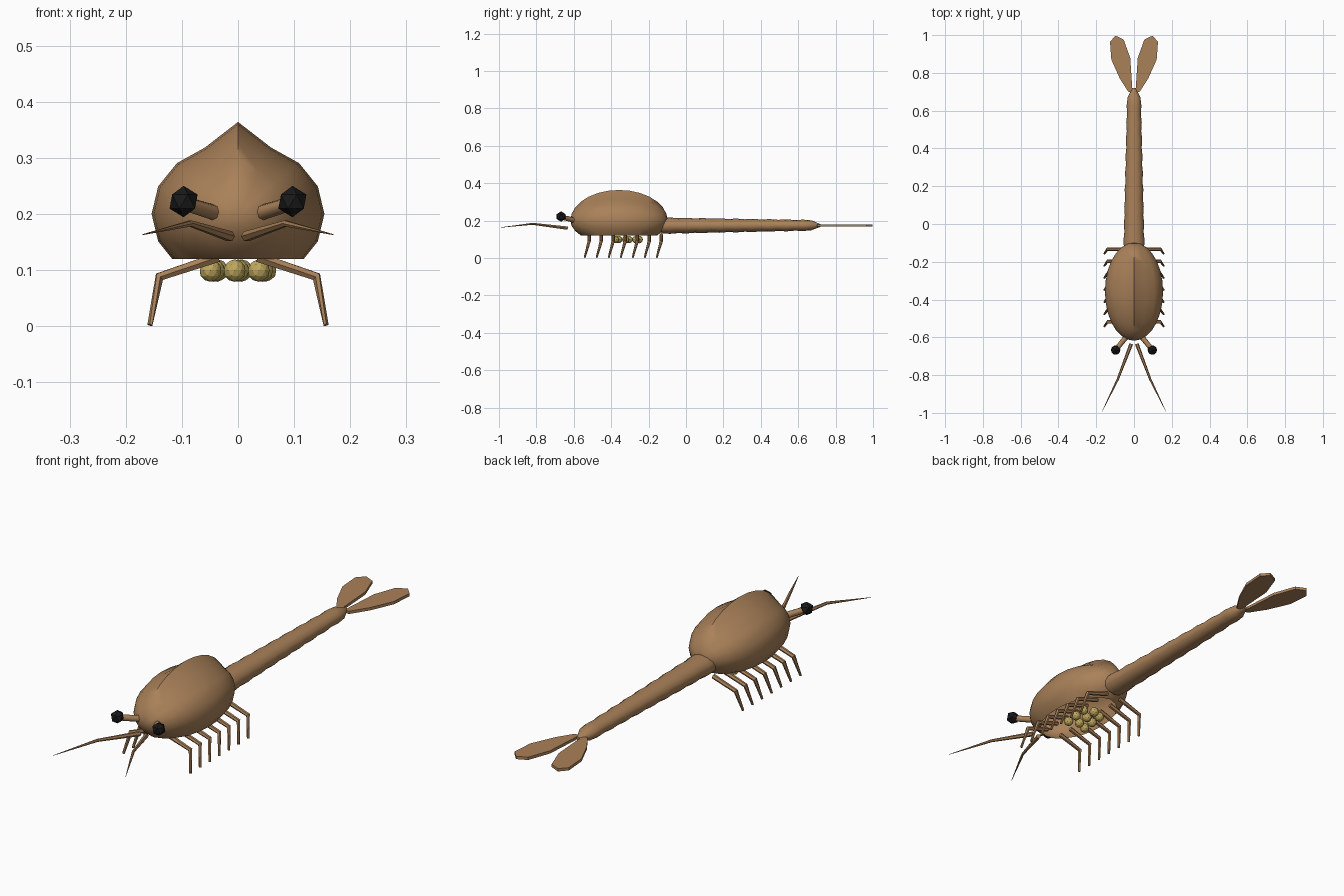
import bpy, bmesh, math
from mathutils import Vector, Matrix

if "Cube" in bpy.data.objects:
    bpy.data.objects.remove(bpy.data.objects["Cube"], do_unlink=True)


def material(name, rgb):
    m = bpy.data.materials.new(name)
    m.use_nodes = True
    m.diffuse_color = (*rgb, 1)
    m.node_tree.nodes["Principled BSDF"].inputs["Base Color"].default_value = (*rgb, 1)
    return m


shell_brown = material("shell brown", (0.40, 0.22, 0.10))
eye_black = material("eye black", (0.01, 0.01, 0.01))
egg_yellow = material("egg yellow", (0.52, 0.39, 0.11))


def finish(name, bm, mat, angle=None):
    """Turn a bmesh into a named object, smooth below the given angle."""
    mesh = bpy.data.meshes.new(name)
    bm.to_mesh(mesh)
    bm.free()
    mesh.materials.append(mat)
    ob = bpy.data.objects.new(name, mesh)
    bpy.context.collection.objects.link(ob)
    if angle:
        bpy.ops.object.select_all(action='DESELECT')
        ob.select_set(True)
        bpy.context.view_layer.objects.active = ob
        bpy.ops.object.shade_smooth_by_angle(angle=math.radians(angle))
    return ob


def tube(name, points, radii, sides=8, squash=1.0, angle=50):
    """Tapered tube through the points; squash flattens the section in z."""
    bm = bmesh.new()
    pts = [Vector(p) for p in points]
    rings = []
    for i, (p, r) in enumerate(zip(pts, radii)):
        d = pts[min(i + 1, len(pts) - 1)] - pts[max(i - 1, 0)]
        q = d.to_track_quat('Z', 'Y')
        ring = []
        for k in range(sides):
            a = math.tau * k / sides
            off = q @ Vector((r * math.cos(a), r * math.sin(a), 0))
            off.z *= squash
            ring.append(bm.verts.new(p + off))
        rings.append(ring)
    for a, b in zip(rings, rings[1:]):
        for k in range(sides):
            n = (k + 1) % sides
            bm.faces.new((a[k], a[n], b[n], b[k]))
    bm.faces.new(rings[0][::-1])
    bm.faces.new(rings[-1])
    bmesh.ops.recalc_face_normals(bm, faces=bm.faces)
    return finish(name, bm, mat=shell_brown, angle=angle)


def ball(name, center, radius, mat, detail):
    bm = bmesh.new()
    bmesh.ops.create_icosphere(bm, subdivisions=detail, radius=radius,
                               matrix=Matrix.Translation(center))
    return finish(name, bm, mat)


# Carapace: ridged egg-shaped shell, open underneath
bm = bmesh.new()
bmesh.ops.create_uvsphere(bm, u_segments=16, v_segments=14, radius=1,
                          matrix=Matrix.Rotation(math.pi / 2, 4, 'X'))
for v in bm.verts:
    if abs(v.co.x) < 0.001 and v.co.z > 0.001:
        v.co.z *= 1.28
    v.co = Vector((v.co.x * 0.154, v.co.y * 0.26 - 0.358, v.co.z * 0.128 + 0.2))
bmesh.ops.bisect_plane(bm, geom=bm.verts[:] + bm.edges[:] + bm.faces[:],
                       plane_co=(0, 0, 0.12), plane_no=(0, 0, -1), clear_outer=True)
finish("carapace", bm, shell_brown, 60)

# Abdomen: tapering tube with a swelling on each segment
segments, start, end = 9, -0.13, 0.67
path, radii = [], []
for i in range(segments * 2 + 1):
    t = i / (segments * 2)
    path.append((0, start + (end - start) * t, 0.173 + 0.002 * t))
    radii.append(0.055 - 0.019 * t + (0.002 if i % 2 else -0.002))
path.append((0, 0.72, 0.174))
radii.append(0.009)
tube("abdomen", path, radii, sides=12, squash=0.78)

# Tail fans: thin rounded paddles
outline = [(0.008, 0.70), (0.03, 0.70), (0.075, 0.77), (0.12, 0.87), (0.127, 0.965),
           (0.098, 0.997), (0.055, 0.977), (0.02, 0.88)]
for side, label in ((1, "left"), (-1, "right")):
    bm = bmesh.new()
    face = bm.faces.new([bm.verts.new((side * x, y, 0.168)) for x, y in outline])
    grown = bmesh.ops.extrude_face_region(bm, geom=[face])["geom"]
    for v in grown:
        if isinstance(v, bmesh.types.BMVert):
            v.co.z += 0.012
    bmesh.ops.recalc_face_normals(bm, faces=bm.faces)
    finish(f"{label}_tail_fan", bm, shell_brown)

# Eyes, antennae and walking legs on both sides
for side, label in ((1, "left"), (-1, "right")):
    tube(f"{label}_eye_stalk", [(side * 0.035, -0.59, 0.2), (side * 0.093, -0.662, 0.218)],
         (0.014, 0.013))
    ball(f"{label}_eye", (side * 0.097, -0.668, 0.222), 0.028, eye_black, 1)
    tube(f"{label}_antenna",
         [(side * 0.015, -0.635, 0.16), (side * 0.085, -0.82, 0.183),
          (side * 0.17, -0.995, 0.163)], (0.010, 0.006, 0.0008), sides=6)
    for i in range(7):
        y = -0.518 + 0.0642 * i
        tube(f"{label}_leg_{i + 1}",
             [(side * 0.035, y, 0.123), (side * 0.14, y, 0.088),
              (side * 0.157, y - 0.024, 0.002)], (0.010, 0.009, 0.005), sides=6)

# Eggs: staggered cluster under the shell
for row in range(3):
    for col in range(3):
        x = (col - 1) * 0.043 + (row - 1) * 0.006
        y = -0.378 + row * 0.055 + (col % 2) * 0.018
        ball(f"egg_{row * 3 + col + 1}", (x, y, 0.099), 0.02, egg_yellow, 2)
